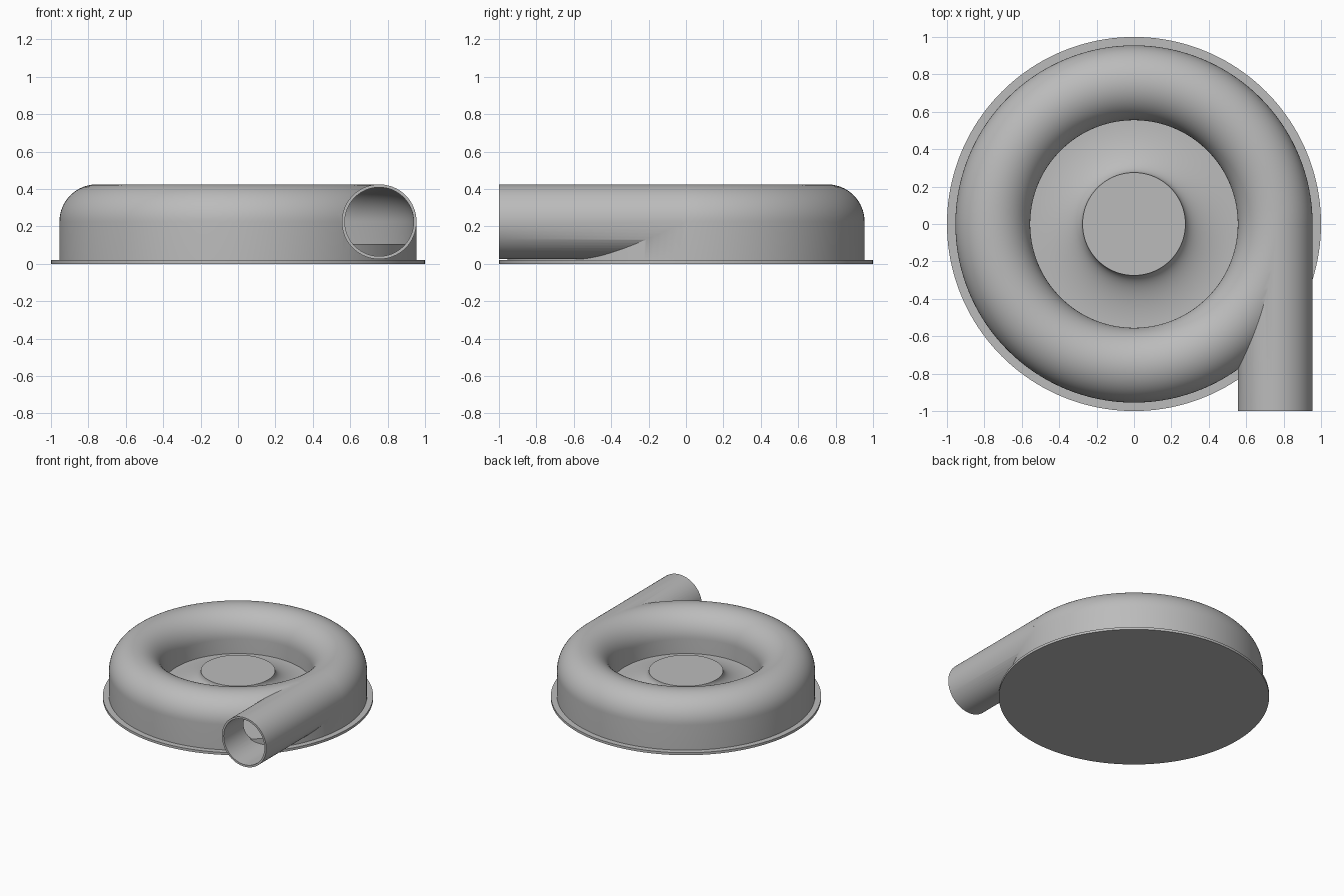
import bpy
import bmesh
from math import pi, sin, cos, radians
from mathutils import Matrix, Vector

if "Cube" in bpy.data.objects:
    bpy.data.objects.remove(bpy.data.objects["Cube"])

SEGMENTS = 160
RING, TUBE, MID_Z = 0.755, 0.2, 0.225   # scroll radius, tube radius, tube centre height
WALL = 0.016
FLOOR_Z = 0.105

grey = bpy.data.materials.new("plain grey")
grey.use_nodes = True
colour = (0.5, 0.5, 0.5, 1)
grey.diffuse_color = colour
grey.node_tree.nodes["Principled BSDF"].inputs["Base Color"].default_value = colour


def add_object(name, bm):
    bmesh.ops.remove_doubles(bm, verts=bm.verts, dist=1e-5)
    bmesh.ops.recalc_face_normals(bm, faces=bm.faces)
    mesh = bpy.data.meshes.new(name)
    bm.to_mesh(mesh)
    bm.free()
    obj = bpy.data.objects.new(name, mesh)
    bpy.context.collection.objects.link(obj)
    mesh.materials.append(grey)
    return obj


def revolve(name, profile, closed=False):
    """Spin a radius/height profile about the vertical axis."""
    bm = bmesh.new()
    verts = [bm.verts.new((r, 0, z)) for r, z in profile]
    edges = [bm.edges.new(pair) for pair in zip(verts, verts[1:])]
    if closed:
        edges.append(bm.edges.new((verts[-1], verts[0])))
    bmesh.ops.spin(bm, geom=verts + edges, cent=(0, 0, 0), axis=(0, 0, 1),
                   angle=2 * pi, steps=SEGMENTS, use_duplicate=False)
    return add_object(name, bm)


def arch(radius, bottom):
    """Section with a half-round top and straight sides."""
    top = [(RING + radius * cos(pi * i / 32), MID_Z + radius * sin(pi * i / 32))
           for i in range(33)]
    return [(RING + radius, bottom)] + top + [(RING - radius, bottom)]


def cylinder_y(name, radius, start, end):
    bm = bmesh.new()
    place = Matrix.Translation(Vector((RING, (start + end) / 2, MID_Z)))
    bmesh.ops.create_cone(bm, cap_ends=True, segments=64, radius1=radius,
                          radius2=radius, depth=end - start,
                          matrix=place @ Matrix.Rotation(pi / 2, 4, "X"))
    return add_object(name, bm)


def combine(target, operations):
    """Apply booleans in order and remove the helper bodies."""
    for helper, operation in operations:
        mod = target.modifiers.new(helper.name, "BOOLEAN")
        mod.operation = operation
        mod.solver = "EXACT"
        mod.object = helper
    graph = bpy.context.evaluated_depsgraph_get()
    mesh = bpy.data.meshes.new_from_object(target.evaluated_get(graph))
    target.modifiers.clear()
    target.data = mesh
    for helper, _ in operations:
        bpy.data.objects.remove(helper)


# Thin round mounting plate
base_plate = revolve("base_plate", [(0, 0), (1, 0), (1, 0.02), (0, 0.02)])

# Hollow scroll housing with its tangent outlet pipe
housing = revolve("scroll_housing", arch(TUBE, 0.01), closed=True)
combine(housing, [
    (cylinder_y("outlet_pipe", TUBE, -1, -0.02), "UNION"),
    (revolve("cavity", arch(TUBE - WALL, 0.05), closed=True), "DIFFERENCE"),
    (cylinder_y("bore", TUBE - WALL, -1.1, -0.04), "DIFFERENCE"),
])

# Inner floor that sweeps up into the central hub
hub_r, hub_z, flare = 0.275, 0.225, 0.28
sweep = [(hub_r + flare * (1 - cos(a)), FLOOR_Z + (hub_z - FLOOR_Z) * (1 - sin(a)))
         for a in [pi / 2 * i / 20 for i in range(21)]]
hub = revolve("hub_floor", [(0, hub_z)] + sweep
              + [(0.948, FLOOR_Z), (0.948, 0.015), (0, 0.015)])

# Smooth curves, crisp rims
for obj in (base_plate, housing, hub):
    bpy.ops.object.select_all(action="DESELECT")
    obj.select_set(True)
    bpy.context.view_layer.objects.active = obj
    bpy.ops.object.shade_smooth_by_angle(angle=radians(30))
